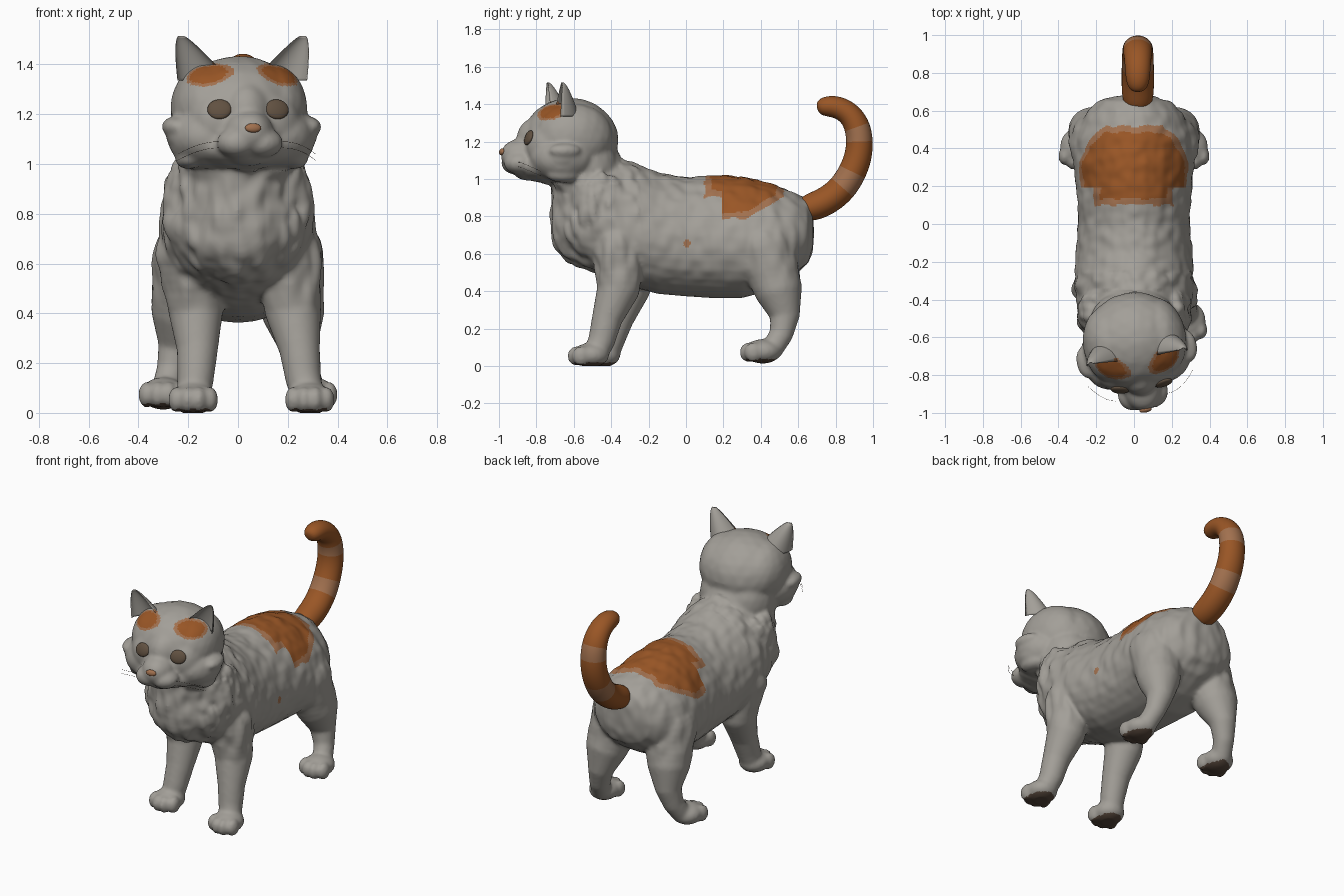
import bpy, bmesh, math, random
from mathutils import Vector, Matrix, noise

random.seed(4)
if "Cube" in bpy.data.objects:
    bpy.data.objects.remove(bpy.data.objects["Cube"])


def material(name, rgb):
    m = bpy.data.materials.new(name)
    m.use_nodes = True
    m.diffuse_color = (*rgb, 1)
    bsdf = m.node_tree.nodes["Principled BSDF"]
    bsdf.inputs["Base Color"].default_value = (*rgb, 1)
    bsdf.inputs["Roughness"].default_value = 0.8
    return m


FUR, ORANGE, PALE, DARK = range(4)
COATS = [material("grey_fur", (0.365, 0.347, 0.315)),
         material("orange_fur", (0.32, 0.093, 0.019)),
         material("pale_orange_fur", (0.36, 0.165, 0.078)),
         material("dark_paw_pad", (0.09, 0.06, 0.042))]
EYE = material("brown_eye", (0.12, 0.082, 0.053))

# The head is turned a little to its left about the neck
PIVOT = Vector((0, -0.6, 0))
HEAD = Matrix.Translation(PIVOT) @ Matrix.Rotation(math.radians(9), 4, "Z") @ Matrix.Translation(-PIVOT)
HEAD_INV = HEAD.inverted()


def add_object(name, bm, mats):
    bmesh.ops.recalc_face_normals(bm, faces=bm.faces)
    me = bpy.data.meshes.new(name)
    bm.to_mesh(me)
    bm.free()
    for m in mats:
        me.materials.append(m)
    me.polygons.foreach_set("use_smooth", [True] * len(me.polygons))
    ob = bpy.data.objects.new(name, me)
    bpy.context.collection.objects.link(ob)
    return ob


def blob(bm, centre, size, frame=Matrix()):
    m = frame @ Matrix.Translation(centre) @ Matrix.Diagonal((*size, 1))
    bmesh.ops.create_icosphere(bm, subdivisions=3, radius=1, matrix=m)


def limb(bm, points, steps=6):
    """Chain of overlapping balls through (x, y, z, radius) points."""
    for a, b in zip(points, points[1:]):
        for i in range(steps + 1):
            x, y, z, r = Vector(a).lerp(Vector(b), i / steps)
            blob(bm, (x, y, z), (r, r, r))


def loft(bm, rings):
    rows = [[bm.verts.new(p) for p in ring] for ring in rings]
    faces = []
    for a, b in zip(rows, rows[1:]):
        n = len(a)
        faces.append([bm.faces.new((a[i], a[(i + 1) % n], b[(i + 1) % n], b[i])) for i in range(n)])
    bm.faces.new(rows[0])
    bm.faces.new(rows[-1])
    return faces


def circle(n):
    return [(math.cos(i * math.tau / n), math.sin(i * math.tau / n)) for i in range(n)]


def coat(p, n):
    """Coat colour from the position and direction of a face."""
    if p.z < 0.05 and n.z < -0.75:
        return DARK
    # Small spot on the left flank
    if p.x > 0.2 and math.hypot(p.y - 0.005, p.z - 0.655) < 0.02:
        return PALE
    # Saddle patch
    ragged = 0.016 * noise.noise(p * 12)
    hem = 0.9 if p.y < 0.19 else 0.78 + max(0, p.y - 0.3) * 0.55
    d = min(p.y - 0.1, 0.52 - p.y, p.z - hem) + ragged
    if d > 0:
        return ORANGE if d > 0.034 else PALE
    # Brow patches
    q = HEAD_INV @ p
    e = Vector(((abs(q.x) - 0.16) / 0.115, (q.y + 0.76) / 0.1, (q.z - 1.368) / 0.058)).length + ragged * 4
    return FUR if e > 1 else PALE if e > 0.8 else ORANGE


def paint(me):
    for f in me.polygons:
        f.material_index = coat(f.center, f.normal)


# Torso: y, centre height, half width, half height; narrower along the spine
bm = bmesh.new()
TORSO = [(-0.68, 0.78, 0.1, 0.1), (-0.65, 0.78, 0.17, 0.16), (-0.57, 0.79, 0.25, 0.25),
         (-0.45, 0.80, 0.30, 0.32), (-0.3, 0.76, 0.315, 0.335), (-0.15, 0.71, 0.305, 0.325),
         (0, 0.69, 0.295, 0.318), (0.15, 0.692, 0.3, 0.33), (0.3, 0.688, 0.315, 0.325),
         (0.45, 0.69, 0.315, 0.287), (0.58, 0.705, 0.26, 0.225), (0.65, 0.72, 0.19, 0.17),
         (0.68, 0.72, 0.1, 0.1)]
loft(bm, [[(rx * c * (1 - 0.13 * s), y, z + rz * s) for c, s in circle(32)] for y, z, rx, rz in TORSO])

# Neck and shaggy ruff, deepest over the chest
limb(bm, [(0, -0.49, 0.75, 0.24), (0, -0.5, 0.95, 0.22), (0, -0.57, 1.13, 0.19)])
for s in (-1, 1):
    blob(bm, (s * 0.08, -0.55, 1.06), (0.16, 0.185, 0.2))
for row in range(4):
    for k in range(15):
        a = math.radians(-112 + 224 * (k + row % 2 / 2) / 14) + random.uniform(-0.08, 0.08)
        z = 0.96 - 0.085 * row * max(0.25, (1 + math.cos(a)) / 2) + random.uniform(-0.02, 0.02)
        spread = 1 + 0.05 * row
        spot = (0.235 * spread * math.sin(a), -0.47 - 0.185 * math.cos(a), z)
        blob(bm, spot, (0.04, 0.04, 0.075))

# Legs
limb(bm, [(0.2, -0.36, 0.64, 0.14), (0.22, -0.36, 0.42, 0.115), (0.247, -0.42, 0.26, 0.083),
          (0.262, -0.45, 0.14, 0.073), (0.28, -0.48, 0.07, 0.065)])
limb(bm, [(-0.19, -0.32, 0.64, 0.14), (-0.17, -0.3, 0.42, 0.112), (-0.163, -0.36, 0.26, 0.084),
          (-0.17, -0.4, 0.14, 0.074), (-0.178, -0.42, 0.07, 0.067)])
for s in (-1, 1):
    limb(bm, [(s * 0.18, 0.42, 0.63, 0.165), (s * 0.22, 0.49, 0.42, 0.13), (s * 0.24, 0.53, 0.28, 0.08),
              (s * 0.265, 0.51, 0.17, 0.063), (s * 0.29, 0.46, 0.09, 0.06)])

# Paws with four toes each
for x, y, z in [(0.288, -0.51, 0.058), (-0.18, -0.45, 0.058), (0.3, 0.41, 0.078), (-0.3, 0.41, 0.078)]:
    blob(bm, (x, y, z), (0.092, 0.1, 0.066))
    for k in (-1.5, -0.5, 0.5, 1.5):
        blob(bm, (x + 0.045 * k, y - 0.08 + 0.013 * k * k, z - 0.005), (0.033, 0.048, 0.053))

# Head: skull, jaw, bridge, muzzle and chin
for centre, size in [((0, -0.62, 1.2), (0.27, 0.26, 0.235)), ((0, -0.72, 1.065), (0.22, 0.2, 0.09)),
                     ((0, -0.8, 1.21), (0.1, 0.11, 0.12)), ((0, -0.875, 1.125), (0.1, 0.12, 0.095)),
                     ((0, -0.84, 1.045), (0.1, 0.09, 0.055))]:
    blob(bm, centre, size, HEAD)
# Temples, eye sockets, whisker pads, cheeks and cheek tufts
for s in (-1, 1):
    for (x, y, z), size in [((0.13, -0.62, 1.22), (0.145, 0.21, 0.185)), ((0.1, -0.75, 1.17), (0.13, 0.125, 0.14)),
                            ((0.05, -0.9, 1.085), (0.085, 0.085, 0.062)), ((0.14, -0.68, 1.11), (0.16, 0.18, 0.13))]:
        blob(bm, (s * x, y, z), size, HEAD)
    for k in range(4):
        blob(bm, (s * (0.268 - 0.018 * k), -0.69, 1.15 - 0.043 * k), (0.055, 0.09, 0.042), HEAD)

# Fuse the parts into one skin
body = add_object("body", bm, COATS)
remesh = body.modifiers.new("fuse", "REMESH")
remesh.mode = "VOXEL"
remesh.voxel_size = 0.011
soften = body.modifiers.new("soften", "SMOOTH")
soften.factor = 0.5
soften.iterations = 8
skin = bpy.data.meshes.new_from_object(body.evaluated_get(bpy.context.evaluated_depsgraph_get()))
body.modifiers.clear()
body.data = skin

# Fur relief: strong on the chest, light on the back, none on legs and face
normals = [v.normal.copy() for v in skin.vertices]
for v, n in zip(skin.vertices, normals):
    p = v.co
    amount = 0.008 * min(1, max(0, (p.z - 0.4) / 0.12))
    if p.z > 0.98 and p.y < -0.35:
        amount = 0.002
    elif p.y < -0.25:
        amount *= 2
    v.co = p + n * amount * noise.noise(Vector((p.x * 17, p.y * 17, p.z * 10)))
    v.co.z = max(v.co.z, 0)
skin.update()
paint(skin)
skin.polygons.foreach_set("use_smooth", [True] * len(skin.polygons))
bpy.context.view_layer.update()

# Ears: tapering crescents, hollow at the front
for s, side in ((-1, "right"), (1, "left")):
    bm = bmesh.new()
    rings = []
    for i in range(19):
        t = i / 18
        w = 0.096 * (1 - t) ** 0.75 + 0.012
        d = 0.105 * (1 - t) ** 0.75 + 0.012
        cx, cy, cz = 0.155 + 0.093 * t, -0.715 + 0.01 * t, 1.335 + 0.18 * t
        rings.append([HEAD @ Vector((s * (cx + w * c), cy + d * (sn if sn > 0 else -0.6 * sn), cz))
                      for c, sn in circle(28)])
    loft(bm, rings)
    ear = add_object(side + "_ear", bm, COATS)
    paint(ear.data)


def on_face(name, x, z, size, mat):
    """Flat bead resting on the face at head position x, z."""
    start = HEAD @ Vector((x, -1.4, z))
    hit, spot, normal, _ = body.ray_cast(start, HEAD.to_3x3() @ Vector((0, 1, 0)))
    bm = bmesh.new()
    blob(bm, (0, 0, 0), size, Matrix.Translation(spot) @ normal.to_track_quat("Z", "Y").to_matrix().to_4x4())
    return add_object(name, bm, [mat])


# Eyes and nose
for s, side in ((-1, "right"), (1, "left")):
    on_face(side + "_eye", s * 0.117, 1.22, (0.049, 0.042, 0.016), EYE)
on_face("nose", 0, 1.145, (0.033, 0.019, 0.014), COATS[PALE])

# Whiskers
whiskers = bpy.data.curves.new("whiskers", "CURVE")
whiskers.dimensions = "3D"
whiskers.bevel_depth = 0.0007
whiskers.materials.append(COATS[DARK])
for s in (-1, 1):
    for k in range(2):
        line = whiskers.splines.new("POLY")
        line.points.add(7)
        for i, pt in enumerate(line.points):
            t = i / 7
            spot = HEAD @ Vector((s * (0.13 + 0.15 * t), -0.92 + 0.1 * t * t, 1.09 - 0.025 * k - 0.05 * t * t))
            pt.co = (*spot, 1)
bpy.context.collection.objects.link(bpy.data.objects.new("whiskers", whiskers))

# Tail: y, z, radius along an upright hook
TAIL = [(0.6, 0.83, 0.06), (0.68, 0.85, 0.08), (0.76, 0.885, 0.08), (0.84, 0.95, 0.08),
        (0.893, 1.04, 0.078), (0.922, 1.12, 0.076), (0.93, 1.2, 0.074), (0.918, 1.28, 0.073),
        (0.88, 1.345, 0.067), (0.82, 1.382, 0.063), (0.765, 1.39, 0.059), (0.72, 1.385, 0.047),
        (0.7, 1.38, 0.022)]
bm = bmesh.new()
rings = []
for i, (y, z, r) in enumerate(TAIL):
    a, b = TAIL[max(i - 1, 0)], TAIL[min(i + 1, len(TAIL) - 1)]
    along = Vector((0, b[0] - a[0], b[1] - a[1])).normalized()
    across = along.cross(Vector((1, 0, 0)))
    rings.append([Vector((0.02 + 1.1 * r * c, y, z)) + across * r * s for c, s in circle(14)])
bands = loft(bm, rings)
for f in bm.faces:
    f.material_index = ORANGE
for i in (3, 6):
    for f in bands[i]:
        f.material_index = PALE
tail = add_object("tail", bm, COATS)
tail.modifiers.new("round", "SUBSURF").levels = 2
tail.modifiers["round"].render_levels = 2
